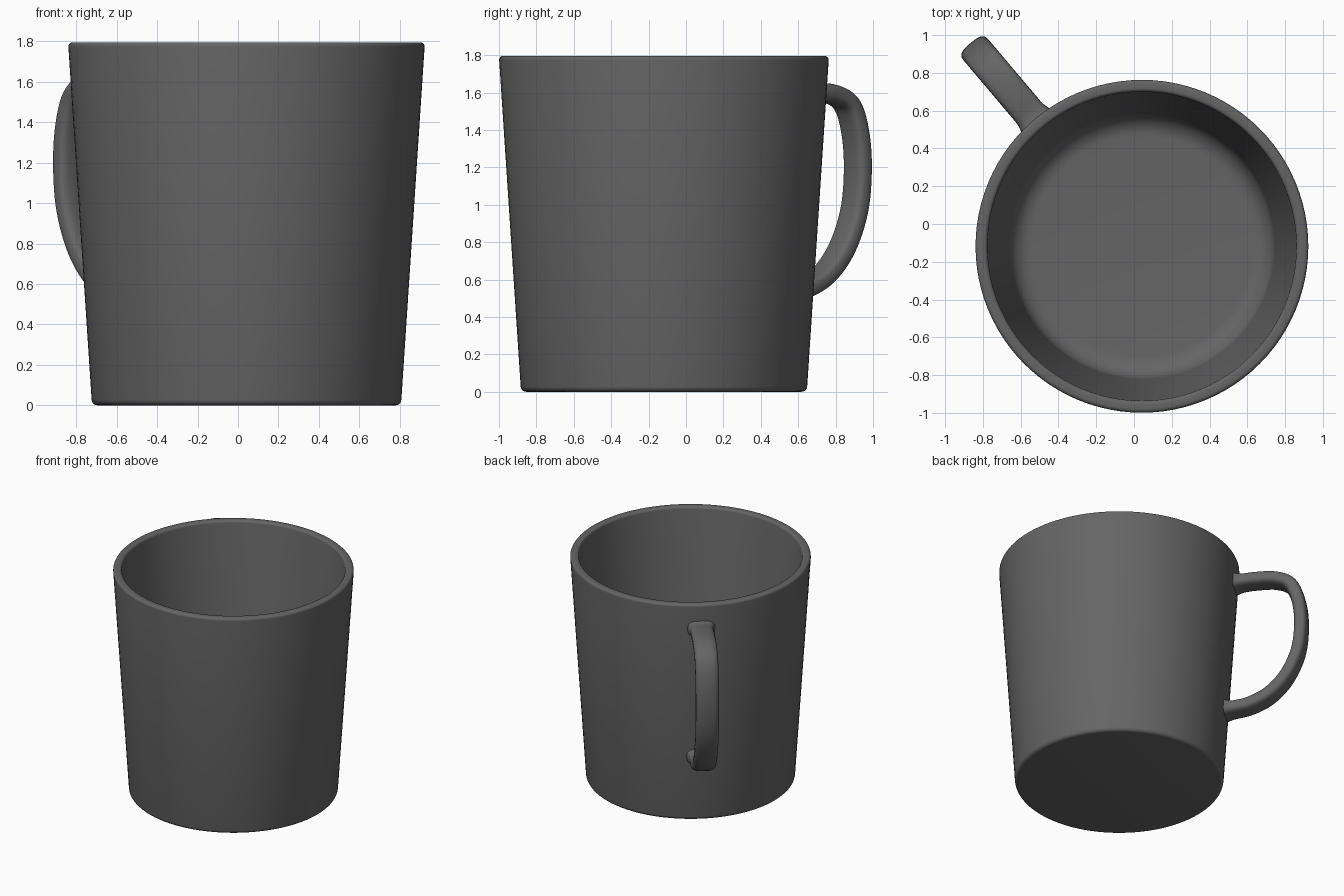
import bpy, bmesh, math
from mathutils import Vector

if "Cube" in bpy.data.objects:
    bpy.data.objects.remove(bpy.data.objects["Cube"])

CENTRE = Vector((0.042, -0.118, 0))
HANDLE_ANGLE = math.radians(130.2)
SEGMENTS = 96

dark_grey = bpy.data.materials.new("dark_grey")
dark_grey.diffuse_color = (0.13, 0.13, 0.13, 1)
dark_grey.use_nodes = True
dark_grey.node_tree.nodes["Principled BSDF"].inputs["Base Color"].default_value = dark_grey.diffuse_color


def make_object(name, bm):
    bmesh.ops.recalc_face_normals(bm, faces=bm.faces)
    mesh = bpy.data.meshes.new(name)
    bm.to_mesh(mesh)
    bm.free()
    mesh.materials.append(dark_grey)
    obj = bpy.data.objects.new(name, mesh)
    bpy.context.collection.objects.link(obj)
    obj.location = CENTRE
    bpy.ops.object.select_all(action='DESELECT')
    obj.select_set(True)
    bpy.context.view_layer.objects.active = obj
    bpy.ops.object.shade_smooth_by_angle(angle=math.radians(40))
    return obj


def bridge(bm, rings):
    for a, b in zip(rings, rings[1:]):
        n = len(a)
        for i in range(n):
            j = (i + 1) % n
            bm.faces.new((a[i], a[j], b[j], b[i]))
    bm.faces.new(rings[0])
    bm.faces.new(rings[-1])


def arc(cx, cz, rad, start, end, steps=5):
    angles = [math.radians(start + (end - start) * i / steps) for i in range(steps + 1)]
    return [(cx + rad * math.cos(a), cz + rad * math.sin(a)) for a in angles]


def spline(points, steps):
    # Catmull-Rom through the given control points
    pts = [2 * points[0] - points[1]] + points + [2 * points[-1] - points[-2]]
    out = []
    for i in range(1, len(pts) - 2):
        p0, p1, p2, p3 = pts[i - 1:i + 3]
        for s in range(steps):
            t = s / steps
            out.append(0.5 * (2 * p1 + (p2 - p0) * t + (2 * p0 - 5 * p1 + 4 * p2 - p3) * t * t
                              + (3 * p1 - p0 - 3 * p2 + p3) * t ** 3))
    return out + [points[-1]]


# Cup: tapered wall with rounded foot, rim and inner floor corner
profile = (arc(0.736, 0.03, 0.03, -90, -4)
           + arc(0.861, 1.775, 0.02, -4, 90)
           + arc(0.838, 1.775, 0.02, 90, 176)
           + arc(0.583, 0.20, 0.12, -4, -90, 8))
bm = bmesh.new()
cup_rings = [[bm.verts.new((r * math.cos(2 * math.pi * i / SEGMENTS),
                            r * math.sin(2 * math.pi * i / SEGMENTS), z))
              for i in range(SEGMENTS)] for r, z in profile]
bridge(bm, cup_rings)
make_object("cup_body", bm)

# Handle: rounded strap swept along a D-shaped path, flared where it meets the cup
path = [(0.845, 1.595), (0.90, 1.595), (1.02, 1.602), (1.17, 1.592), (1.285, 1.53),
        (1.343, 1.37), (1.357, 1.17), (1.33, 0.96), (1.245, 0.765), (1.12, 0.625),
        (0.98, 0.553), (0.86, 0.53), (0.775, 0.528)]
line = spline([Vector(p) for p in path], 6)
out_dir = Vector((math.cos(HANDLE_ANGLE), math.sin(HANDLE_ANGLE), 0))
side = Vector((-out_dir.y, out_dir.x, 0))
HALF_W, HALF_T, SIDES = 0.086, 0.05, 24

bm = bmesh.new()
handle_rings = []
for k, p in enumerate(line):
    d = (line[min(k + 1, len(line) - 1)] - line[max(k - 1, 0)]).normalized()
    normal = out_dir * -d.y + Vector((0, 0, d.x))
    wall_gap = p.x - (0.765 + 0.0633 * p.y)
    flare = 0.015 * max(0, 1 - max(wall_gap, 0) / 0.07) ** 2
    ring = []
    for i in range(SIDES):
        a = 2 * math.pi * i / SIDES
        c, s = math.cos(a), math.sin(a)
        u = math.copysign(abs(c) ** 0.65, c) * (HALF_W + flare)
        v = math.copysign(abs(s) ** 0.65, s) * (HALF_T + flare)
        ring.append(bm.verts.new(out_dir * p.x + Vector((0, 0, p.y)) + side * u + normal * v))
    handle_rings.append(ring)
bridge(bm, handle_rings)
make_object("handle", bm)
